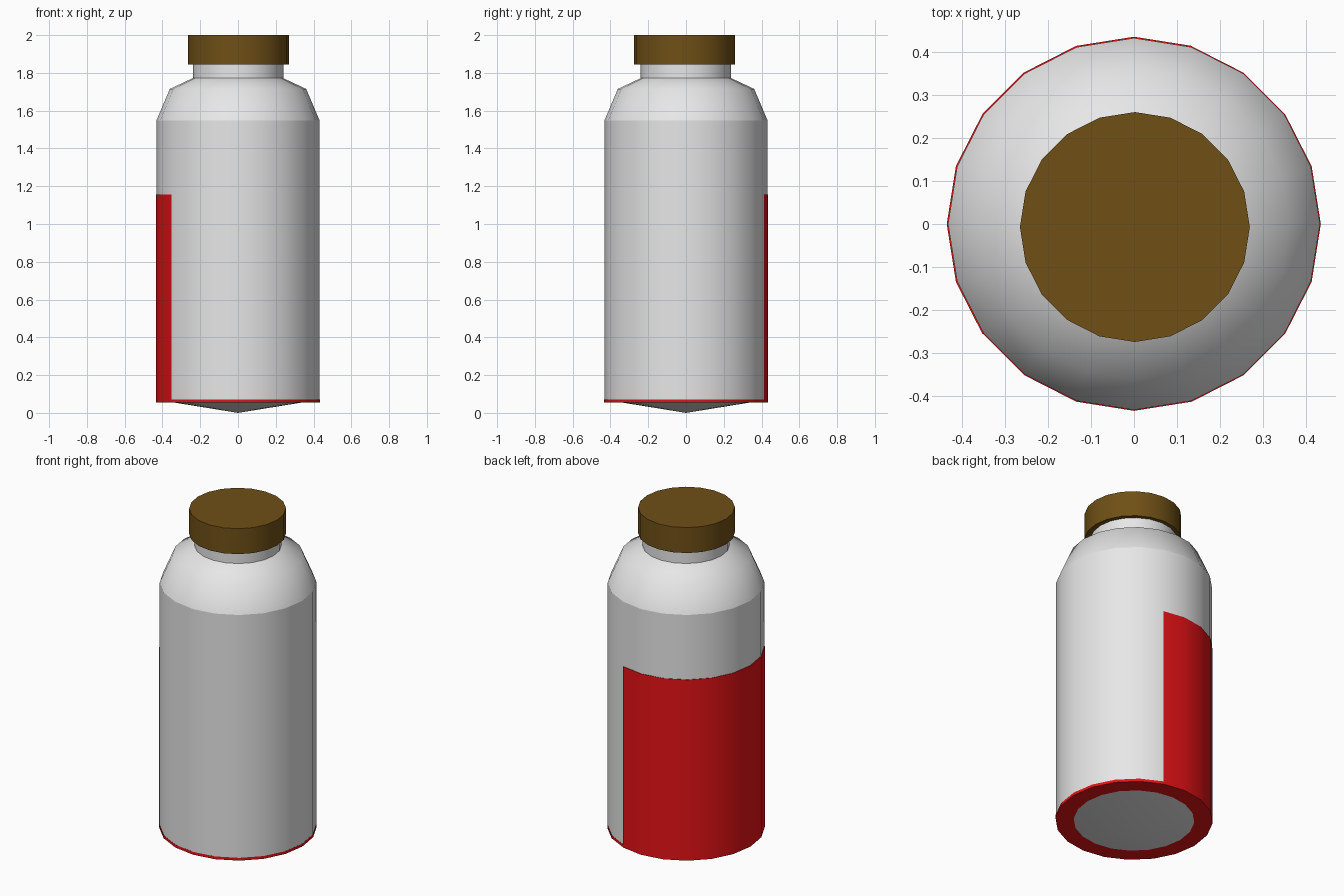
import bpy, bmesh, math

if "Cube" in bpy.data.objects:
    bpy.data.objects.remove(bpy.data.objects["Cube"])

SIDES = 20


def material(name, rgb):
    m = bpy.data.materials.new(name)
    m.diffuse_color = (*rgb, 1)
    m.use_nodes = True
    m.node_tree.nodes["Principled BSDF"].inputs["Base Color"].default_value = m.diffuse_color
    return m


grey = material("light grey", (0.8, 0.8, 0.8))
red = material("red", (0.8, 0.006, 0.008))
brown = material("dark brown", (0.16, 0.08, 0.008))


def finish(name, bm, mat, sharp_deg=50, sharp_z=()):
    """Smooth shading, with sharp edges by angle or on chosen heights."""
    for f in bm.faces:
        f.smooth = True
    bm.normal_update()
    for e in bm.edges:
        if len(e.link_faces) == 2 and e.calc_face_angle(0) > math.radians(sharp_deg):
            e.smooth = False
        if any(all(abs(v.co.z - z) < 1e-4 for v in e.verts) for z in sharp_z):
            e.smooth = False
    me = bpy.data.meshes.new(name)
    bm.to_mesh(me)
    bm.free()
    me.materials.append(mat)
    ob = bpy.data.objects.new(name, me)
    bpy.context.collection.objects.link(ob)
    return ob


def lathe(name, profile, mat, centre=(0, 0), **kw):
    """Revolve (radius, z) points, listed bottom to top, around z."""
    bm = bmesh.new()
    rings = []
    for r, z in profile:
        if r == 0:
            rings.append([bm.verts.new((*centre, z))] * SIDES)
        else:
            rings.append([bm.verts.new((centre[0] + r * math.cos(math.tau * i / SIDES),
                                        centre[1] + r * math.sin(math.tau * i / SIDES), z))
                          for i in range(SIDES)])
    for a, b in zip(rings, rings[1:]):
        for i in range(SIDES):
            j = (i + 1) % SIDES
            bm.faces.new(list(dict.fromkeys((a[i], a[j], b[j], b[i]))))
    return finish(name, bm, mat, **kw)


# bottle body with conical underside and rounded shoulder
lathe("bottle_body", [(0, 0), (0.432, 0.07), (0.432, 1.548), (0.361, 1.715), (0.24, 1.772)],
      grey, sharp_z=(1.548,))

# neck
lathe("neck", [(0.239, 1.768), (0.239, 1.86)], grey, centre=(0.001, -0.001))

# cap
lathe("cap", [(0, 1.845), (0.267, 1.845), (0.267, 2.0), (0, 2.0)], brown,
      centre=(0.002, -0.007))

# red base disc with a thin rim, the cone pokes through it
lathe("base_rim", [(0, 0.054), (0.434, 0.054), (0.434, 0.071)], red)

# label wrapped round the back left, eight sides wide
bm = bmesh.new()
columns = []
for i in range(4, 13):
    a = math.tau * i / SIDES
    x, y = math.cos(a), math.sin(a)
    columns.append([bm.verts.new((r * x, r * y, z))
                    for r, z in ((0.435, 0.054), (0.435, 1.155), (0.431, 1.155))])
for p, q in zip(columns, columns[1:]):
    for k in range(2):
        bm.faces.new((p[k], q[k], q[k + 1], p[k + 1]))
finish("label", bm, red)
